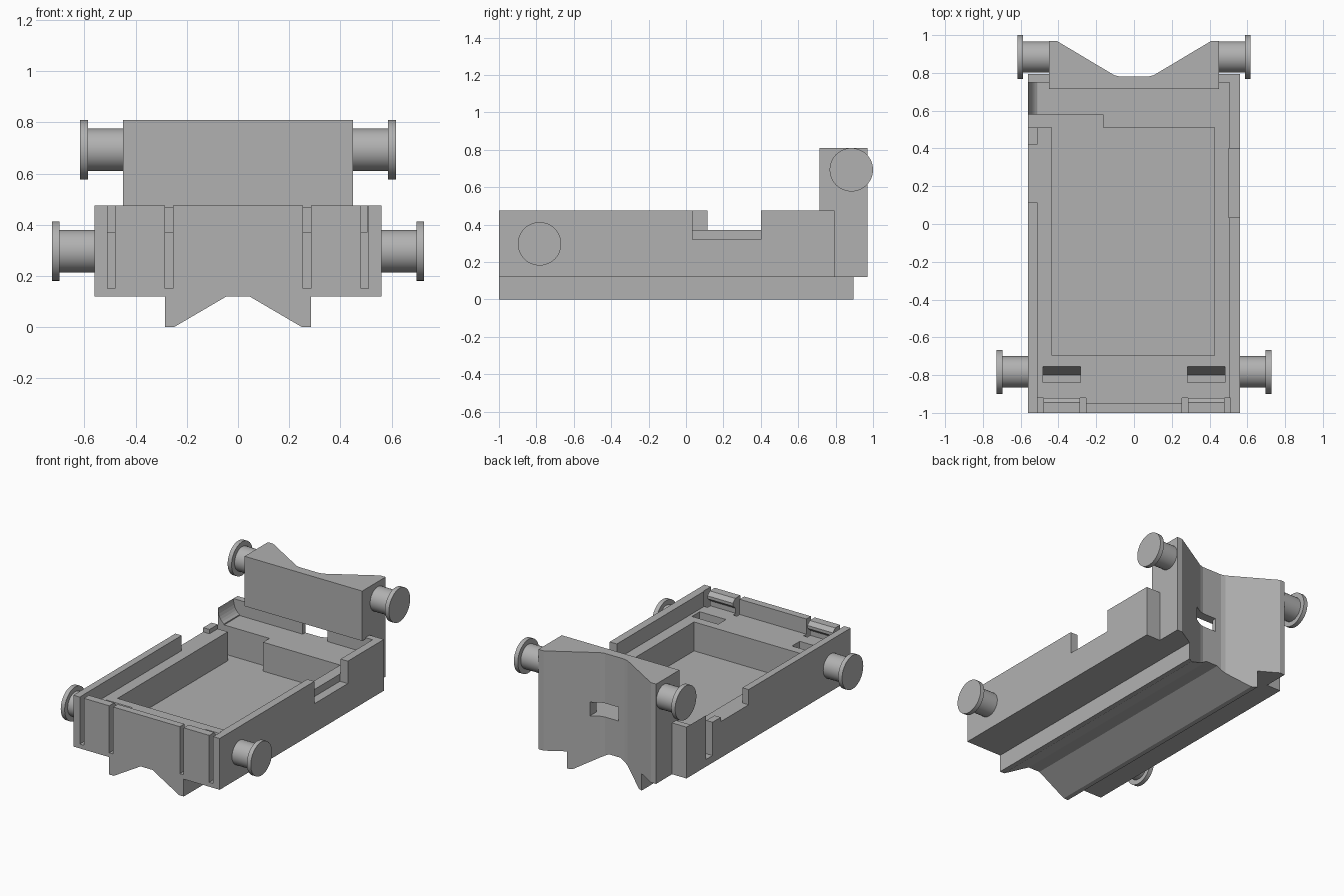
import bpy, bmesh, math
from mathutils import Vector

cube = bpy.data.objects.get("Cube")
if cube:
    bpy.data.objects.remove(cube, do_unlink=True)

grey = bpy.data.materials.new("plain grey")
grey.use_nodes = True
COLOUR = (0.44, 0.44, 0.44, 1)
grey.diffuse_color = COLOUR
grey.node_tree.nodes["Principled BSDF"].inputs["Base Color"].default_value = COLOUR


def prism(name, points, axis, start, end):
    """Extrude a flat outline along an axis; the outline uses the other two axes in order."""
    bm = bmesh.new()
    verts = []
    for p in points:
        co = list(p)
        co.insert("xyz".index(axis), start)
        verts.append(bm.verts.new(co))
    face = bm.faces.new(verts)
    side = bmesh.ops.extrude_face_region(bm, geom=[face])
    shift = Vector([end - start if a == axis else 0 for a in "xyz"])
    moved = [v for v in side["geom"] if isinstance(v, bmesh.types.BMVert)]
    bmesh.ops.translate(bm, verts=moved, vec=shift)
    bmesh.ops.recalc_face_normals(bm, faces=bm.faces)
    mesh = bpy.data.meshes.new(name)
    bm.to_mesh(mesh)
    bm.free()
    mesh.materials.append(grey)
    obj = bpy.data.objects.new(name, mesh)
    bpy.context.collection.objects.link(obj)
    return obj


def box(name, x, y, z):
    return prism(name, [(x[0], y[0]), (x[1], y[0]), (x[1], y[1]), (x[0], y[1])], "z", *z)


def cut(cutter, *targets):
    """Subtract a cutter from each target, then throw the cutter away."""
    cutter.hide_render = True
    for target in targets:
        mod = target.modifiers.new("cut", "BOOLEAN")
        mod.operation = "DIFFERENCE"
        mod.solver = "EXACT"
        mod.object = cutter
        bpy.context.view_layer.objects.active = target
        bpy.ops.object.modifier_apply(modifier=mod.name)
    bpy.data.objects.remove(cutter, do_unlink=True)


def mirrored(points):
    return [(-u, v) for u, v in points]


TOP, DECK, FLOOR, BASE = 0.475, 0.37, 0.17, 0.12
OVER = 0.6

# Tray with recessed deck and deep pocket
tray = box("tray", (-0.56, 0.56), (-1, 0.795), (BASE, TOP))
cut(box("deck_cut", (-0.512, 0.505), (-0.95, 0.75), (DECK, OVER)), tray)
cut(box("pocket_cut", (-0.435, 0.425), (-0.695, 0.51), (FLOOR, OVER)), tray)
cut(box("channel_cut", (-0.7, -0.165), (0.5101, 0.58), (FLOOR, OVER)), tray)
cut(box("channel_join_cut", (-0.4349, -0.1651), (0.45, 0.5799), (FLOOR, OVER)), tray)

# Openings in the side walls
cut(box("left_notch", (0.5, 0.7), (0.035, 0.4), (0.32, OVER)), tray)
cut(box("right_notch", (-0.7, -0.5), (0.115, 0.42), (DECK, OVER)), tray)
cut(box("right_step", (-0.7, -0.5), (0.419, 0.515), (0.4, OVER)), tray)

# Concave gutter in the back right corner
gutter = [(-0.56 + 0.075 * (1 - math.cos(a)), TOP - 0.105 * math.sin(a))
          for a in [i * math.pi / 16 for i in range(9)]]
cut(prism("gutter_cut", gutter + [(-0.485, OVER), (-0.56, OVER)], "y", 0.579, 0.75), tray)

# Clip slots in the front wall and catch pockets in the deck
for side in (1, -1):
    for inner in (0.255, 0.48):
        xs = sorted((side * inner, side * (inner + 0.03)))
        cut(box("slot_cut", xs, (-1.1, -0.92), (0.15, OVER)), tray)
    xs = sorted((side * 0.282, side * 0.483))
    wedge = [(-0.84, 0.5), (-0.84, 0.2), (-0.8, 0.2), (-0.755, DECK), (-0.755, 0.5)]
    cut(prism("catch_cut", wedge, "x", *xs), tray)
    lip = [(-0.955, TOP), (-0.945, TOP), (-0.92, 0.45), (-0.92, 0.43), (-0.955, 0.4)]
    prism("clip_lip", lip, "x", side * 0.285, side * 0.48)

# Upright block at the back, overhanging the deck
block = prism("rear_block", [(0.715, 0.81), (0.97, 0.81), (0.97, BASE), (0.77, BASE),
                             (0.77, 0.465), (0.715, 0.465)], "x", -0.45, 0.45)

# Pair of ridges under the tray
ridge = [(0.285, 0.13), (0.285, 0), (0.25, 0), (0.045, BASE), (0.045, 0.13)]
ridges = [prism("left_ridge", ridge, "y", -1, 0.93),
          prism("right_ridge", mirrored(ridge), "y", -1, 0.93)]

# V groove down the back and the cable window
half = [(0.41, 0.97), (0.105, 0.788), (0.075, 0.78)]
groove = [(0.41, 1.2)] + half + mirrored(half)[::-1] + [(-0.41, 1.2)]
cut(prism("groove_cut", groove, "z", -0.5, 1.2), tray, block, *ridges)
cut(box("window_cut", (-0.03, 0.16), (0.7, 0.9), (DECK, 0.465)), tray, block)


# Flanged pegs on both sides
def peg(name, side, start, length, y, z):
    for part, radius, a, b in (("shaft", 0.083, start - 0.01, start + length - 0.02),
                               ("flange", 0.116, start + length - 0.03, start + length)):
        bpy.ops.mesh.primitive_cylinder_add(
            vertices=48, radius=radius, depth=b - a,
            location=(side * (a + b) / 2, y, z), rotation=(0, math.pi / 2, 0))
        obj = bpy.context.object
        obj.name = f"{name}_{part}"
        obj.data.materials.append(grey)
        bpy.ops.object.shade_smooth_by_angle(angle=math.radians(30))


for label, side in (("left", 1), ("right", -1)):
    peg(f"front_{label}_peg", side, 0.56, 0.167, -0.783, 0.297)
    peg(f"rear_{label}_peg", side, 0.45, 0.167, 0.884, 0.693)
